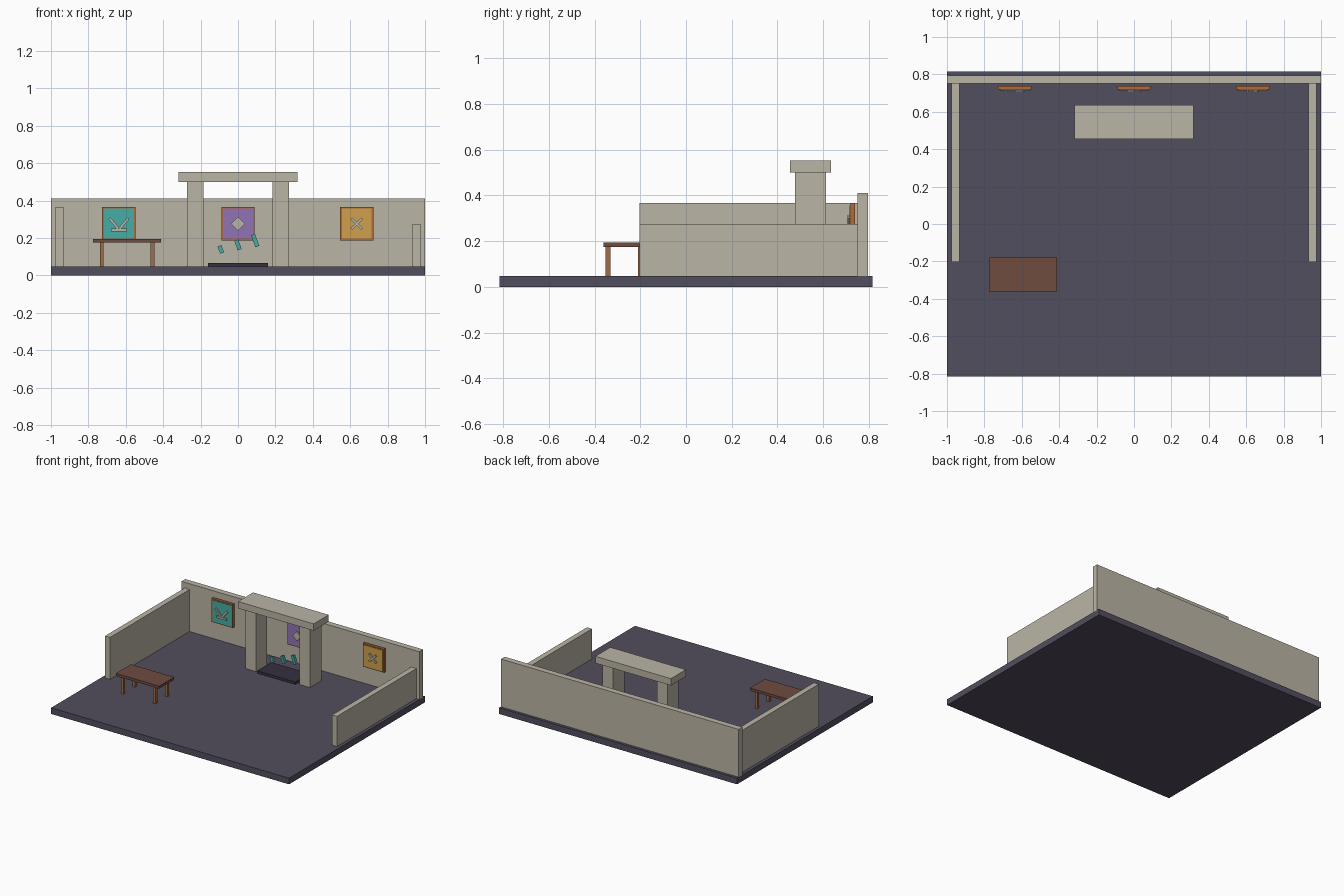
import bpy
from math import radians

if "Cube" in bpy.data.objects:
    bpy.data.objects.remove(bpy.data.objects["Cube"])


def material(name, hex_code):
    m = bpy.data.materials.new(name)
    srgb = [int(hex_code[i:i + 2], 16) / 255 for i in (0, 2, 4)]
    m.diffuse_color = [c / 12.92 if c < 0.04 else ((c + 0.055) / 1.055) ** 2.4 for c in srgb] + [1]
    m.use_nodes = True
    m.node_tree.nodes["Principled BSDF"].inputs["Base Color"].default_value = m.diffuse_color
    return m


STONE = material("stone", "BBB5A6")
FLOOR = material("dark_floor", "524E5E")
HEARTH = material("dark_slab", "35313F")
WOOD = material("brown_wood", "6E4C40")
LEG = material("light_wood", "A06C48")
FRAME = material("frame_wood", "B06A3C")
TEAL = material("teal", "45ADA5")
PURPLE = material("purple", "9274B4")
GOLD = material("gold", "D0A04C")


def box(name, center, size, mat, tilt=0):
    """Box tilted by degrees in the front plane."""
    bpy.ops.mesh.primitive_cube_add(size=1, location=center)
    ob = bpy.context.object
    ob.name = name
    ob.scale = size
    ob.rotation_euler = (0, radians(tilt), 0)
    ob.data.materials.append(mat)
    return ob


def span(name, x, y, z, mat):
    """Box given by its extents along each axis."""
    return box(name, [(a + b) / 2 for a, b in (x, y, z)],
               [b - a for a, b in (x, y, z)], mat)


# floor and walls
G = 0.047
span("floor", (-1, 1), (-0.815, 0.815), (0, G), FLOOR)
span("back_wall", (-1, 1), (0.75, 0.795), (G, 0.41), STONE)
span("left_wall", (-0.975, -0.933), (-0.203, 0.75), (G, 0.366), STONE)
span("right_wall", (0.933, 0.975), (-0.203, 0.75), (G, 0.276), STONE)

# stone gateway with hearth slab
for side, s in (("left", -1), ("right", 1)):
    box(f"{side}_pillar", (s * 0.228, 0.545, (G + 0.5) / 2), (0.088, 0.136, 0.5 - G), STONE)
span("lintel", (-0.318, 0.318), (0.455, 0.635), (0.5, 0.552), STONE)
span("hearth_slab", (-0.16, 0.16), (0.46, 0.63), (G, 0.066), HEARTH)

# rising teal shards above the slab
for i, (x, z, length) in enumerate(((-0.092, 0.139, 0.041), (0, 0.163, 0.054), (0.092, 0.186, 0.067))):
    box(f"shard_{i + 1}", (x, 0.545, z), (0.022, 0.022, length), TEAL, -20)

# wall panels: frame, coloured field and raised emblem bars (x, z, width, height, tilt)
PZ = 0.277
panels = (
    ("left", -0.637, TEAL, ((0, -0.034, 0.085, 0.014, 0),
                            (-0.027, 0.001, 0.014, 0.072, -40),
                            (0.027, 0.001, 0.014, 0.072, 40))),
    ("middle", 0, PURPLE, ((0, 0, 0.052, 0.052, 45),)),
    ("right", 0.635, GOLD, ((0, 0, 0.014, 0.082, 45),
                            (0, 0, 0.014, 0.082, -45))),
)
for name, x, color, bars in panels:
    box(f"{name}_panel_frame", (x, 0.729, PZ), (0.178, 0.02, 0.178), FRAME)
    box(f"{name}_panel_field", (x, 0.719, PZ), (0.16, 0.008, 0.16), color)
    for i, (dx, dz, w, h, tilt) in enumerate(bars):
        box(f"{name}_emblem_{i + 1}", (x + dx, 0.711, PZ + dz), (w, 0.011, h), STONE, tilt)

# table
TX, TY = -0.593, -0.27
box("table_top", (TX, TY, 0.185), (0.364, 0.18, 0.02), WOOD)
for sx in (-1, 1):
    for sy in (-1, 1):
        box(f"table_leg_{'left' if sx < 0 else 'right'}_{'front' if sy < 0 else 'back'}",
            (TX + sx * 0.136, TY + sy * 0.071, (G + 0.175) / 2), (0.02, 0.02, 0.175 - G), LEG)
